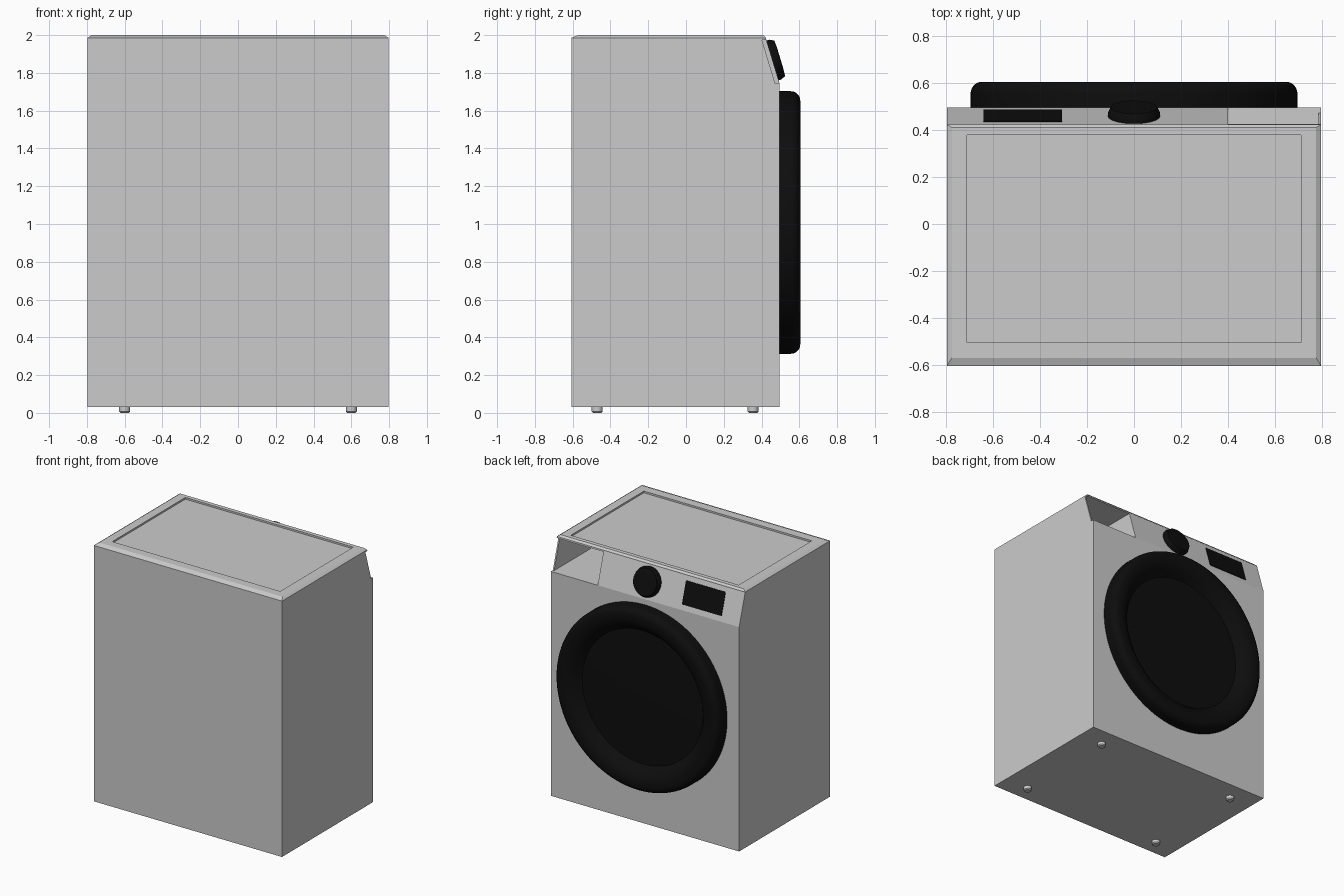
import bpy, bmesh, math
from mathutils import Vector, Matrix

if "Cube" in bpy.data.objects:
    bpy.data.objects.remove(bpy.data.objects["Cube"])


def material(name, c):
    m = bpy.data.materials.new(name)
    m.diffuse_color = (c, c, c, 1)
    m.use_nodes = True
    m.node_tree.nodes["Principled BSDF"].inputs["Base Color"].default_value = m.diffuse_color
    return m


GREY = material("light grey", 0.6)
BLACK = material("black", 0.004)


def finish(bm, name, mat, smooth=False):
    bmesh.ops.recalc_face_normals(bm, faces=bm.faces)
    me = bpy.data.meshes.new(name)
    bm.to_mesh(me)
    bm.free()
    ob = bpy.data.objects.new(name, me)
    bpy.context.collection.objects.link(ob)
    me.materials.append(mat)
    bpy.ops.object.select_all(action='DESELECT')
    ob.select_set(True)
    bpy.context.view_layer.objects.active = ob
    if smooth:
        bpy.ops.object.shade_smooth_by_angle(angle=math.radians(35))
    return ob


def loft(name, loops, mat, smooth=False):
    """Closed solid through a list of equal-length loops."""
    bm = bmesh.new()
    rings = [[bm.verts.new(p) for p in lp] for lp in loops]
    n = len(rings[0])
    for a, b in zip(rings, rings[1:]):
        for i in range(n):
            bm.faces.new((a[i], a[(i + 1) % n], b[(i + 1) % n], b[i]))
    bm.faces.new(rings[0])
    bm.faces.new(rings[-1])
    return finish(bm, name, mat, smooth)


def prism(name, x0, x1, yz, mat):
    return loft(name, [[(x, y, z) for y, z in yz] for x in (x0, x1)], mat)


def lathe(name, profile, matrix, mat, n=64):
    """Profile of (radius, height) turned around local z."""
    loops = [[matrix @ Vector((r * math.cos(2 * math.pi * i / n),
                               r * math.sin(2 * math.pi * i / n), h))
              for i in range(n)] for r, h in profile]
    return loft(name, loops, mat, True)


def rect(x, y0, y1, z):
    return [(-x, y0, z), (x, y0, z), (x, y1, z), (-x, y1, z)]


# Cabinet with sloped control panel
W, YB, YF = 0.796, -0.605, 0.495
cabinet = prism("cabinet", -W, W, [(YB, 0.03), (YF, 0.03), (YF, 1.745),
                                   (0.422, 1.986), (YB, 1.986)], GREY)

# Empty detergent drawer opening, with the side wall set back from the slope
cutters = [
    prism("drawer_cutter", 0.4, 0.785, [(-0.15, 1.745), (0.7, 1.745),
                                        (0.7, 1.975), (-0.15, 1.975)], GREY),
    prism("side_cutter", 0.6, 0.9, [(0.472, 1.745), (0.7, 1.745),
                                    (0.7, 1.975), (0.402, 1.975)], GREY)]
for c in cutters:
    mod = cabinet.modifiers.new("cut", 'BOOLEAN')
    mod.operation, mod.solver, mod.object = 'DIFFERENCE', 'EXACT', c
    bpy.context.view_layer.objects.active = cabinet
    bpy.ops.object.modifier_apply(modifier=mod.name)
    bpy.data.objects.remove(c)

# Lid with chamfered rim and sunken top panel
loft("lid", [rect(W, YB, 0.424, 1.982), rect(W, YB, 0.424, 1.986),
             rect(0.775, -0.57, 0.41, 2.0), rect(0.71, -0.505, 0.378, 2.0),
             rect(0.71, -0.505, 0.378, 1.987)], GREY)

# Round door: rolled rim around a sunken glass
rim = [(0.695, 0.0), (0.695, 0.06)]
rim += [(0.645 + 0.05 * math.cos(a), 0.06 + 0.05 * math.sin(a))
        for a in (math.pi / 2 * k / 8 for k in range(1, 9))]
rim += [(0.61, 0.11), (0.575, 0.098), (0.545, 0.075), (0.52, 0.04),
        (0.51, 0.03), (0.3, 0.033), (0.05, 0.035)]
to_back = Matrix.Rotation(-math.pi / 2, 4, 'X')
lathe("door", rim, Matrix.Translation((0, YF, 1.008)) @ to_back, BLACK, 96)

# Knob and display lie on the slope
tilt = math.atan2(0.073, 0.241)


def on_slope(x, z):
    y = YF - (z - 1.745) * 0.073 / 0.241
    return Matrix.Translation((x, y, z)) @ Matrix.Rotation(tilt, 4, 'X') @ to_back


lathe("control_knob", [(0.11, -0.004), (0.11, 0.015), (0.098, 0.04),
                       (0.05, 0.042)], on_slope(0, 1.866), BLACK)
m = on_slope(-0.473, 1.866)
loft("display", [[m @ Vector(p) for p in rect(0.167, -0.086, 0.086, h)]
                 for h in (-0.004, 0.004)], BLACK)

# Four small feet
for sx, side in ((-1, "left"), (1, "right")):
    for y, end in ((-0.47, "rear"), (0.355, "door_side")):
        lathe(f"foot_{side}_{end}", [(0.022, 0), (0.029, 0.007), (0.029, 0.035)],
              Matrix.Translation((sx * 0.6, y, 0)), GREY, 24)
